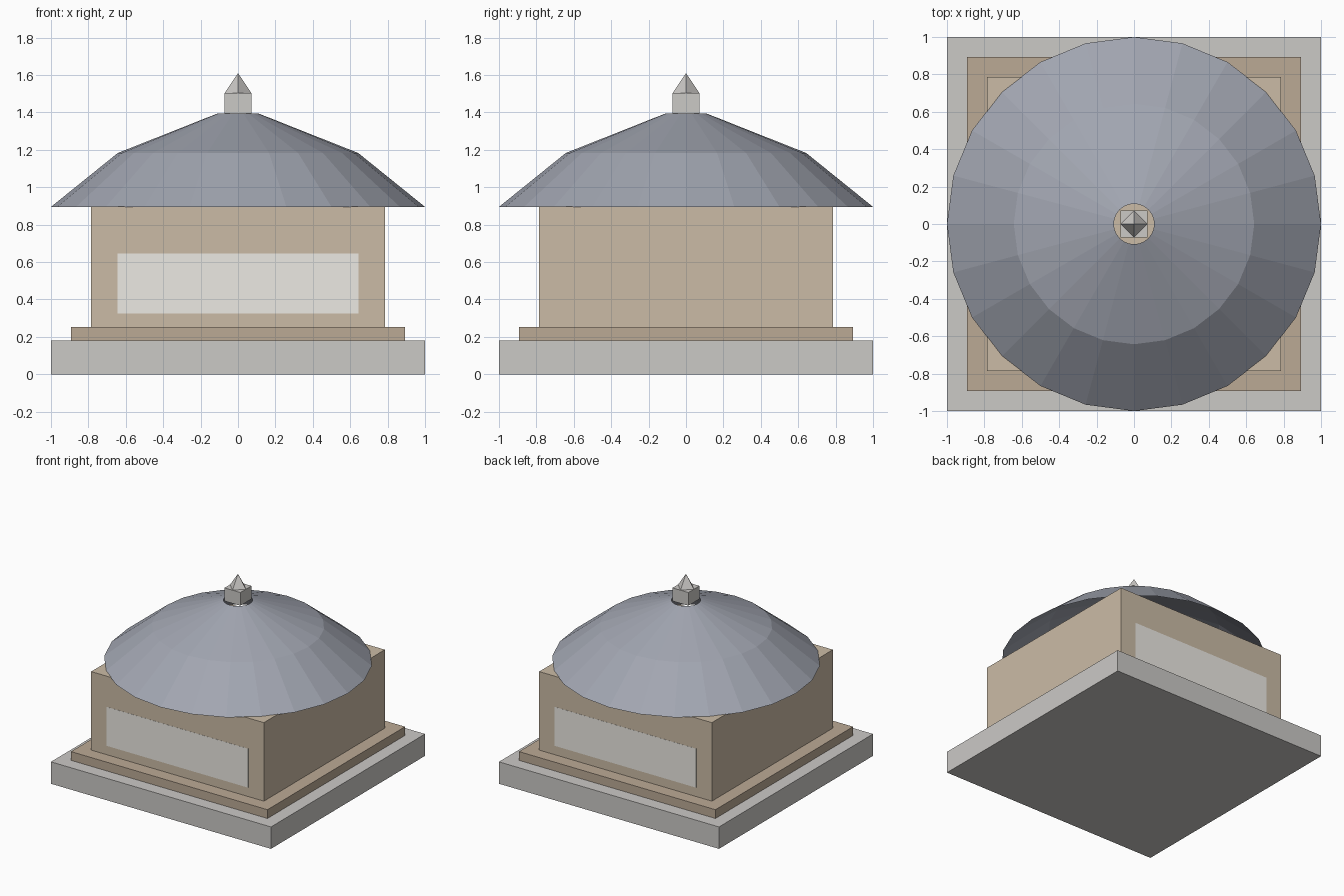
import bpy, bmesh, math

if "Cube" in bpy.data.objects:
    bpy.data.objects.remove(bpy.data.objects["Cube"])


def material(name, rgb):
    m = bpy.data.materials.new(name)
    m.diffuse_color = (*rgb, 1)
    m.use_nodes = True
    m.node_tree.nodes["Principled BSDF"].inputs["Base Color"].default_value = m.diffuse_color
    return m


stone = material("stone", (0.60, 0.585, 0.565))
wood = material("wood", (0.60, 0.50, 0.38))
dark_wood = material("dark_wood", (0.50, 0.40, 0.30))
paper = material("paper", (0.84, 0.82, 0.77))
tile = material("tile", (0.36, 0.38, 0.44))


def add_object(name, bm, mat):
    mesh = bpy.data.meshes.new(name)
    bm.to_mesh(mesh)
    bm.free()
    mesh.materials.append(mat)
    obj = bpy.data.objects.new(name, mesh)
    bpy.context.collection.objects.link(obj)
    return obj


def box(name, hx, hy, z0, z1, mat):
    bm = bmesh.new()
    bmesh.ops.create_cube(bm, size=1)
    for v in bm.verts:
        v.co = (v.co.x * 2 * hx, v.co.y * 2 * hy, z0 + (v.co.z + 0.5) * (z1 - z0))
    return add_object(name, bm, mat)


# Stepped base and hall
box("base_slab", 1.0, 1.0, 0.0, 0.18, stone)
box("plinth", 0.893, 0.893, 0.18, 0.252, dark_wood)
box("hall_walls", 0.785, 0.785, 0.252, 0.897, wood)

# Pale panels flush with the front and back walls
for side, sign in (("front", -1), ("back", 1)):
    panel = box(side + "_panel", 0.643, 0.005, 0.325, 0.645, paper)
    panel.location.y = sign * 0.781

# Two-pitch round roof, open below and at the crown
SEGMENTS = 24
bm = bmesh.new()
rings = []
for r, z in ((1.0, 0.895), (0.643, 1.183), (0.108, 1.395)):
    angles = [2 * math.pi * i / SEGMENTS for i in range(SEGMENTS)]
    rings.append([bm.verts.new((r * math.cos(a), r * math.sin(a), z)) for a in angles])
for low, high in zip(rings, rings[1:]):
    for i in range(SEGMENTS):
        j = (i + 1) % SEGMENTS
        bm.faces.new((low[i], low[j], high[j], high[i]))
add_object("roof", bm, tile)

# Finial block with a pyramid tip turned to a diamond
box("finial_block", 0.072, 0.072, 1.395, 1.503, stone)
bm = bmesh.new()
bmesh.ops.create_cone(bm, cap_ends=True, segments=4, radius1=0.072, radius2=0, depth=0.107)
bmesh.ops.remove_doubles(bm, verts=bm.verts, dist=1e-5)
tip = add_object("finial_tip", bm, stone)
tip.location.z = 1.503 + 0.107 / 2
